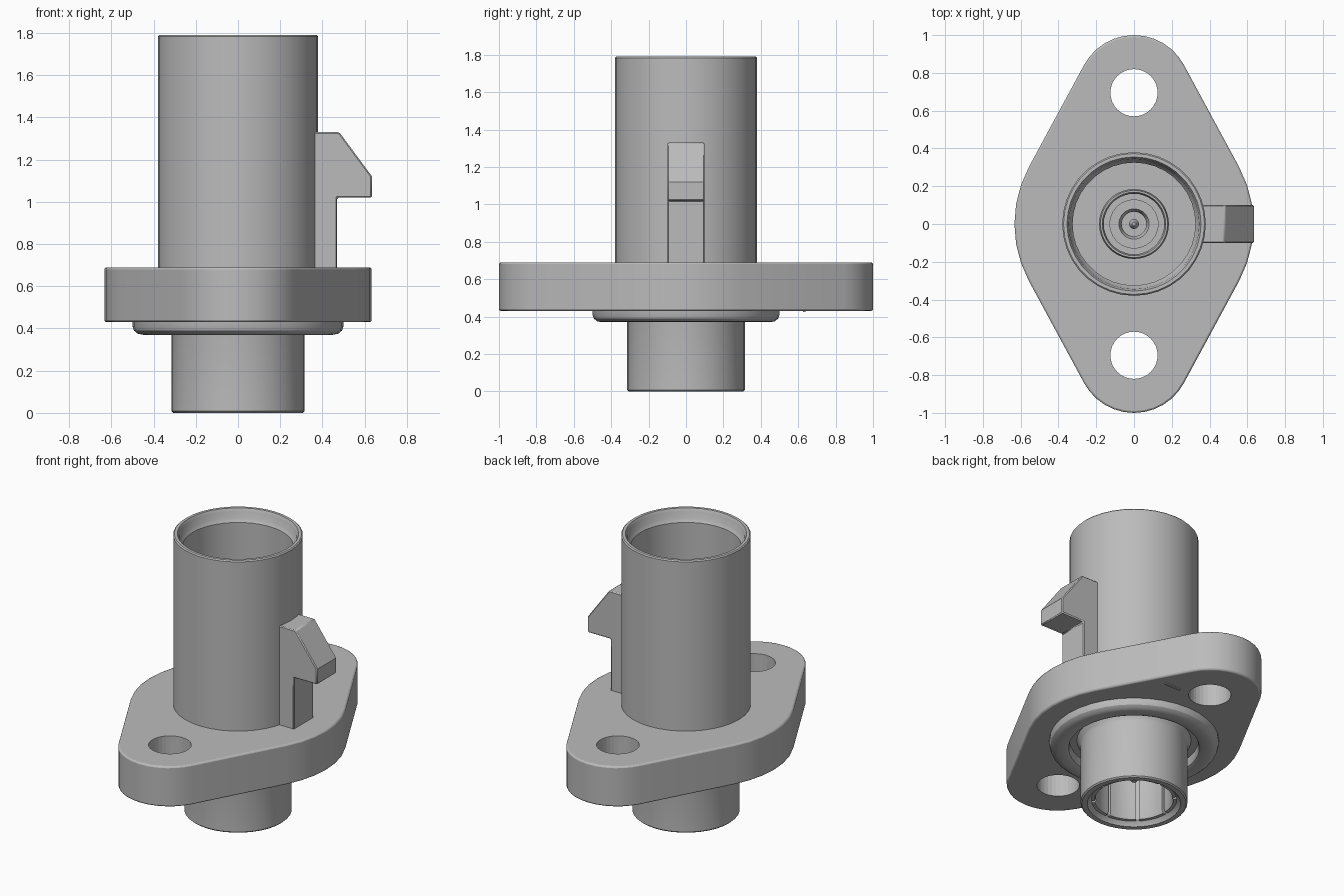
import bpy, bmesh, math
from mathutils import Vector

if "Cube" in bpy.data.objects:
    bpy.data.objects.remove(bpy.data.objects["Cube"])

grey = bpy.data.materials.new("mid grey")
grey.use_nodes = True
COLOUR = (0.5, 0.5, 0.5, 1)
grey.diffuse_color = COLOUR
grey.node_tree.nodes["Principled BSDF"].inputs["Base Color"].default_value = COLOUR
parts = []


def finish(name, bm):
    bmesh.ops.remove_doubles(bm, verts=bm.verts, dist=1e-5)
    bmesh.ops.recalc_face_normals(bm, faces=bm.faces)
    me = bpy.data.meshes.new(name)
    bm.to_mesh(me)
    bm.free()
    me.materials.append(grey)
    ob = bpy.data.objects.new(name, me)
    bpy.context.collection.objects.link(ob)
    parts.append(ob)
    return ob


def revolve(name, profile, segs=36, start=0.0, sweep=math.tau):
    """Turn a closed (radius, z) profile about the z axis; partial sweeps get end caps."""
    bm = bmesh.new()
    full = sweep >= math.tau - 1e-6
    rings = []
    for i in range(segs if full else segs + 1):
        a = start + sweep * i / segs
        rings.append([bm.verts.new((r * math.cos(a), r * math.sin(a), z)) for r, z in profile])
    n = len(profile)
    for i in range(segs):
        p, q = rings[i], rings[(i + 1) % len(rings)]
        for j in range(n):
            k = (j + 1) % n
            if profile[j][0] == 0 and profile[k][0] == 0:
                continue
            quad = [p[j], q[j], q[k], p[k]]
            if profile[j][0] == 0:
                quad.pop(1)
            elif profile[k][0] == 0:
                quad.pop(2)
            bm.faces.new(quad)
    if not full:
        bm.faces.new(rings[0])
        bm.faces.new(rings[-1])
    return finish(name, bm)


def prism(name, points, direction):
    """Extrude a flat outline of 3D points along a direction."""
    bm = bmesh.new()
    face = bm.faces.new([bm.verts.new(p) for p in points])
    geo = bmesh.ops.extrude_face_region(bm, geom=[face])["geom"]
    bmesh.ops.translate(bm, vec=Vector(direction),
                        verts=[v for v in geo if isinstance(v, bmesh.types.BMVert)])
    return finish(name, bm)


def bevel(ob, width, segments=2):
    mod = ob.modifiers.new("soft edges", "BEVEL")
    mod.width, mod.segments = width, segments
    mod.limit_method, mod.angle_limit = "ANGLE", math.radians(50)


# Mounting flange: hull of a large middle circle and two small end circles
MID_R, END_R, END_Y = 0.633, 0.30, 0.70
tangent = math.asin((MID_R - END_R) / END_Y)


def arc(cy, r, a0, a1, n):
    return [(r * math.cos(a0 + (a1 - a0) * i / n), cy + r * math.sin(a0 + (a1 - a0) * i / n), 0.43)
            for i in range(n + 1)]


outline = (arc(0, MID_R, -tangent, tangent, 6)
           + arc(END_Y, END_R, tangent, math.pi - tangent, 12)
           + arc(0, MID_R, math.pi - tangent, math.pi + tangent, 6)
           + arc(-END_Y, END_R, math.pi + tangent, math.tau - tangent, 12))
flange = prism("flange", outline, (0, 0, 0.26))
bevel(flange, 0.01)

# Bolt holes
for side in (1, -1):
    cutter = prism("hole_cutter", arc(side * 0.695, 0.125, 0, math.tau * 31 / 32, 31), (0, 0, 0.6))
    cutter.location.z = -0.15
    parts.remove(cutter)
    cutter.hide_render = True
    cutter.hide_set(True)
    mod = flange.modifiers.new("bolt hole", "BOOLEAN")
    mod.operation, mod.solver, mod.object = "DIFFERENCE", "EXACT", cutter

# Upper socket tube with a lead-in lip
revolve("socket_tube", [(0, 0.68), (0.38, 0.68), (0.38, 1.783), (0.373, 1.79), (0.355, 1.79),
                        (0.345, 1.77), (0.34, 1.73), (0.325, 1.71), (0.325, 0.72), (0, 0.72)])

# Inner contact sleeve, insulator and pin
revolve("contact_sleeve", [(0.185, 0.70), (0.185, 1.37), (0.178, 1.40), (0.168, 1.40),
                           (0.16, 1.37), (0.16, 0.70)])
revolve("insulator", [(0.162, 0.70), (0.162, 1.20), (0.13, 1.20), (0.13, 1.22), (0.08, 1.22),
                      (0.065, 1.19), (0.065, 0.95), (0, 0.95), (0, 0.70)])
revolve("centre_pin", [(0, 0.9), (0.026, 0.9), (0.026, 1.27), (0.01, 1.30), (0, 1.30)], 16)

# Raised ring beneath the flange, leaving a groove around the neck
revolve("seal_ring", [(0.38, 0.45), (0.38, 0.39), (0.386, 0.377), (0.40, 0.37), (0.45, 0.37),
                      (0.475, 0.375), (0.493, 0.39), (0.50, 0.41), (0.50, 0.45)])

# Lower neck
revolve("neck", [(0.25, 0.45), (0.25, 0.03), (0.27, 0.01), (0.275, 0), (0.307, 0), (0.315, 0.008),
                 (0.315, 0.38), (0.32, 0.405), (0.335, 0.425), (0.345, 0.45)])

# Slotted spring fingers and inner contact inside the neck
FINGERS = 8
for i in range(FINGERS):
    step = math.tau / FINGERS
    revolve("spring_finger", [(0.225, 0.45), (0.225, 0.04), (0.232, 0.025), (0.252, 0.025), (0.252, 0.45)],
            5, i * step + 0.04, step - 0.08)
revolve("lower_pin", [(0, 0.45), (0.03, 0.45), (0.03, 0.17), (0.015, 0.15), (0, 0.15)], 16)

# Latch hook on the left side of the tube
hook = [(0.35, 0.68), (0.47, 0.68), (0.47, 1.02), (0.635, 1.02), (0.635, 1.12), (0.48, 1.33), (0.35, 1.33)]
bevel(prism("latch_hook", [(x, -0.1, z) for x, z in hook], (0, 0.2, 0)), 0.006, 1)

# Small mould mark under the flange
prism("mould_mark", [(0.18, 0.625, 0.425), (0.29, 0.625, 0.425), (0.29, 0.64, 0.425), (0.18, 0.64, 0.425)],
      (0, 0, 0.008))

# Smooth round surfaces, keep hard edges
bpy.ops.object.select_all(action="DESELECT")
for ob in parts:
    ob.select_set(True)
bpy.context.view_layer.objects.active = flange
bpy.ops.object.shade_smooth_by_angle(angle=math.radians(30))
